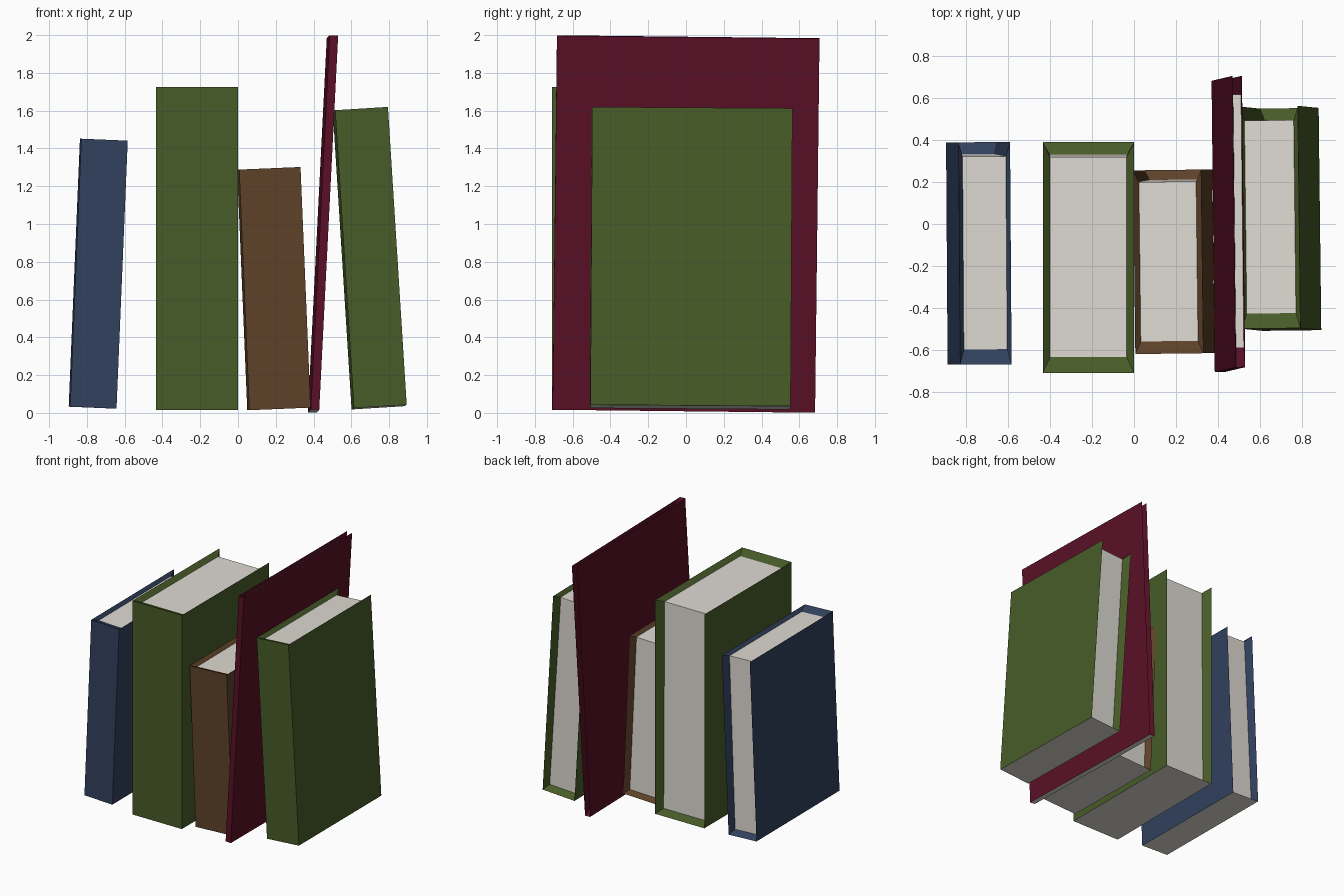
import bpy, bmesh, math
from mathutils import Vector, Euler

if "Cube" in bpy.data.objects:
    bpy.data.objects.remove(bpy.data.objects["Cube"])


def material(name, rgb):
    m = bpy.data.materials.new(name)
    m.diffuse_color = (*rgb, 1.0)
    m.use_nodes = True
    m.node_tree.nodes["Principled BSDF"].inputs["Base Color"].default_value = m.diffuse_color
    return m


pages = material("paper", (0.74, 0.71, 0.66))
green = material("green_cover", (0.064, 0.105, 0.021))
blue = material("blue_cover", (0.031, 0.053, 0.111))
brown = material("brown_cover", (0.111, 0.053, 0.022))
red = material("wine_cover", (0.100, 0.005, 0.019))


def book(name, cover, size, centre, tilt):
    """Box with its top and back sunk in as the page block, spine towards -y."""
    bm = bmesh.new()
    bmesh.ops.create_cube(bm, size=1.0)
    bm.normal_update()
    block = [f for f in bm.faces if f.normal.z > 0.9 or f.normal.y > 0.9]
    base = [f for f in bm.faces if f.normal.z < -0.9]
    bmesh.ops.inset_region(bm, faces=block, thickness=0.05, depth=0.0,
                           use_boundary=True, use_even_offset=True)
    # page block corners, sloping in from the cover edges
    for v in {v for f in block for v in f.verts}:
        top, back = v.co.z > 0, v.co.y > 0
        v.co = Vector((math.copysign(0.42, v.co.x),
                       (0.436 if top else 0.447) if back else -0.432,
                       0.482 if top else -0.482))
    # paper on the block and the underside, cover colour elsewhere
    for f in bm.faces:
        f.material_index = 1 if f in block or f in base else 0
        f.smooth = False
    for v in bm.verts:
        v.co = Vector(a * b for a, b in zip(v.co, size))
    bmesh.ops.recalc_face_normals(bm, faces=bm.faces[:])
    me = bpy.data.meshes.new(name)
    bm.to_mesh(me)
    bm.free()
    me.materials.append(cover)
    me.materials.append(pages)
    ob = bpy.data.objects.new(name, me)
    ob.location = centre
    ob.rotation_euler = Euler([math.radians(a) for a in tilt])
    bpy.context.collection.objects.link(ob)
    return ob


# the row of books, left to right
book("blue_book", blue, (0.246, 1.06, 1.42), (-0.74, -0.14, 0.737), (0, 2.4, 0.4))
book("thick_green_book", green, (0.435, 1.10, 1.71), (-0.2175, -0.16, 0.87), (0, 0, 0))
book("brown_book", brown, (0.325, 0.876, 1.275), (0.19, -0.18, 0.658), (0, -2.4, 0.7))
book("thin_wine_book", red, (0.045, 1.39, 1.983), (0.45, 0.0, 1.0), (-0.65, 2.9, 0.6))
book("leaning_green_book", green, (0.28, 1.06, 1.58), (0.6975, 0.027, 0.819), (-0.4, -3.6, 0.7))
